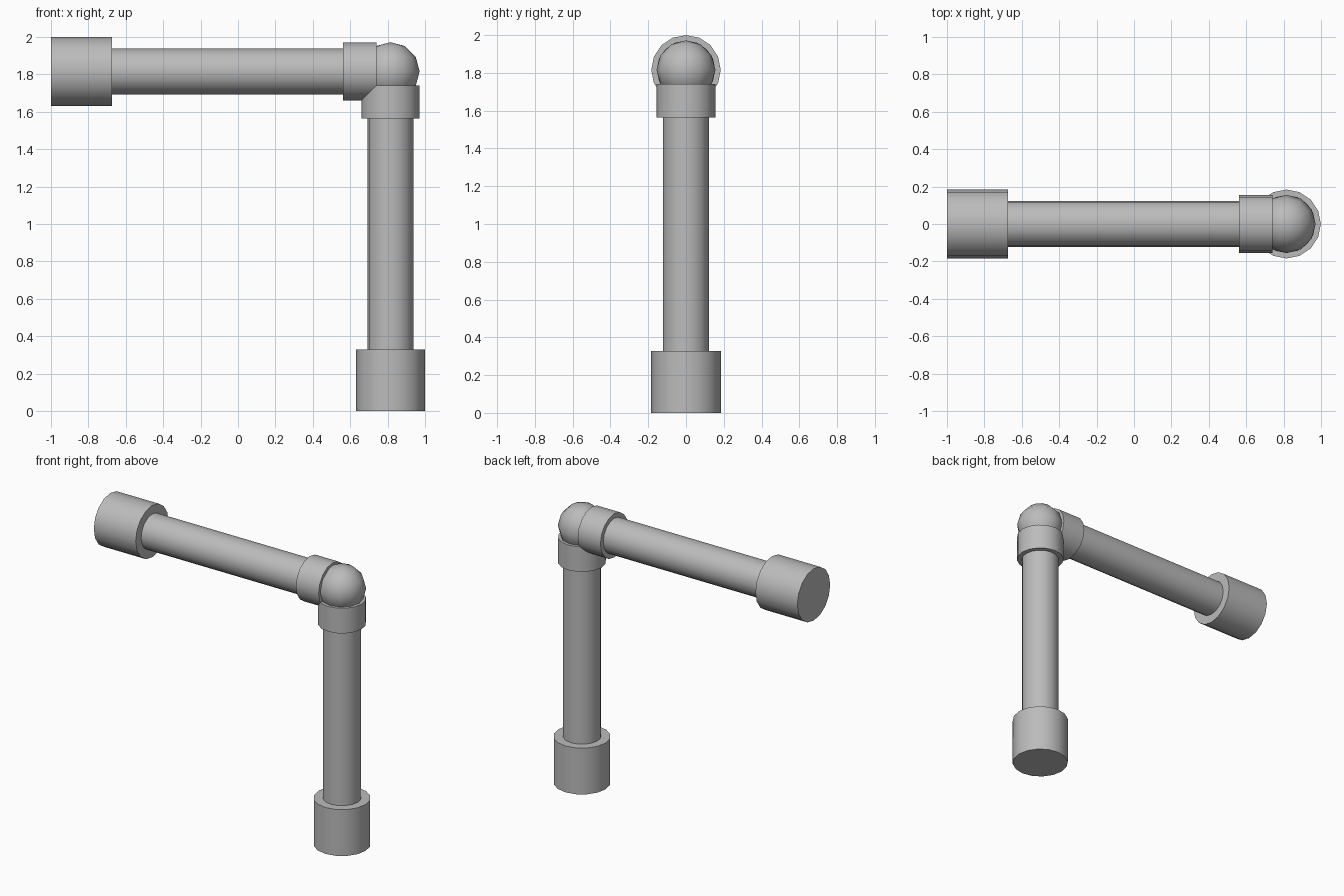
import bpy
import math
from mathutils import Vector

cube = bpy.data.objects.get("Cube")
if cube:
    bpy.data.objects.remove(cube, do_unlink=True)

# One plain grey for the whole pipe
grey = bpy.data.materials.new("pipe_grey")
grey.use_nodes = True
colour = (0.5, 0.5, 0.5, 1)
grey.diffuse_color = colour
grey.node_tree.nodes["Principled BSDF"].inputs["Base Color"].default_value = colour

CORNER = Vector((0.815, 0, 1.816))
REACH = 1.816      # corner centre to either open end
SIDES = 16


def finish(name):
    obj = bpy.context.object
    obj.name = name
    obj.data.materials.append(grey)
    bpy.ops.object.shade_smooth_by_angle(angle=math.radians(40))


def tube(name, direction, near, far, radius):
    """Closed cylinder along direction, measured from the corner centre."""
    bpy.ops.mesh.primitive_cylinder_add(
        vertices=SIDES, radius=radius, depth=far - near,
        location=CORNER + direction * (near + far) / 2,
        rotation=direction.to_track_quat("Z", "Y").to_euler())
    finish(name)


# Two matching arms: collar, pipe and end cap
arms = {"upright": Vector((0, 0, -1)), "horizontal": Vector((-1, 0, 0))}
for arm, direction in arms.items():
    tube(arm + "_collar", direction, 0.075, 0.253, 0.155)
    tube(arm + "_pipe", direction, 0.23, REACH - 0.3, 0.123)
    tube(arm + "_end_cap", direction, REACH - 0.328, REACH, 0.184)

# Ball elbow where the arms meet
bpy.ops.mesh.primitive_uv_sphere_add(
    segments=12, ring_count=6, radius=0.156, location=CORNER)
finish("elbow_ball")
